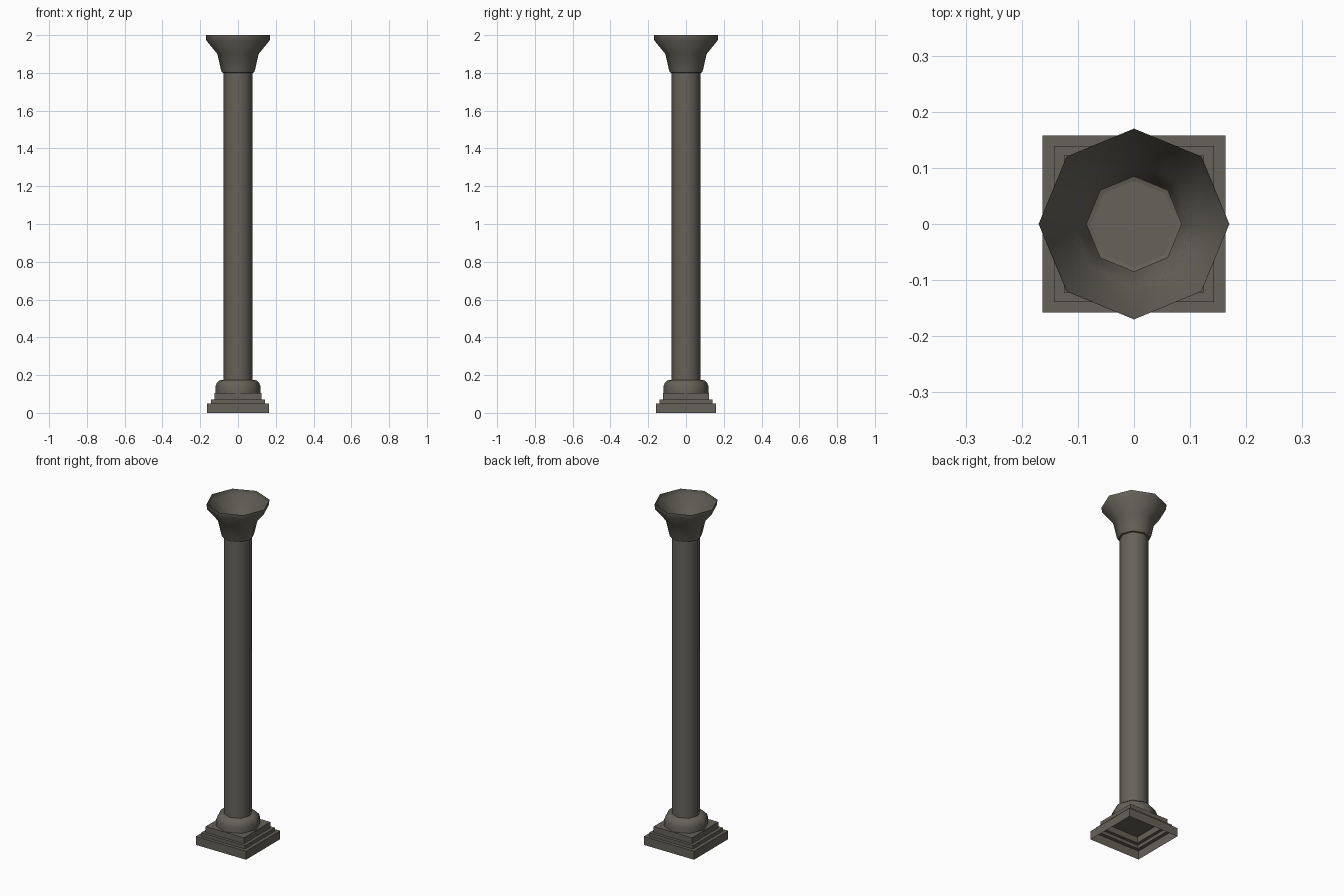
import bpy, bmesh, math

if "Cube" in bpy.data.objects:
    bpy.data.objects.remove(bpy.data.objects["Cube"])

stone = bpy.data.materials.new("grey brown stone")
stone.diffuse_color = (0.13, 0.122, 0.098, 1)
stone.use_nodes = True
stone.node_tree.nodes["Principled BSDF"].inputs["Base Color"].default_value = stone.diffuse_color


def make(name, rings, cap_top=False, smooth=True):
    """Loft a list of vertex rings into an open shell, optionally capped on top."""
    bm = bmesh.new()
    loops = [[bm.verts.new(p) for p in ring] for ring in rings]
    n = len(loops[0])
    for lo, hi in zip(loops, loops[1:]):
        for i in range(n):
            j = (i + 1) % n
            bm.faces.new((lo[i], lo[j], hi[j], hi[i]))
    if cap_top:
        bm.faces.new(loops[-1])
    me = bpy.data.meshes.new(name)
    bm.to_mesh(me)
    bm.free()
    me.materials.append(stone)
    ob = bpy.data.objects.new(name, me)
    bpy.context.collection.objects.link(ob)
    if smooth:
        bpy.ops.object.select_all(action='DESELECT')
        ob.select_set(True)
        bpy.context.view_layer.objects.active = ob
        bpy.ops.object.shade_smooth_by_angle(angle=math.radians(55))
    return ob


def octagon(r, z):
    return [(r * math.cos(i * math.pi / 4), r * math.sin(i * math.pi / 4), z)
            for i in range(8)]


def rect(x, y, z):
    return [(-x, -y, z), (x, -y, z), (x, y, z), (-x, y, z)]


# Stepped plinth: hollow underneath, closed on top
steps = [(0.163, 0.158, 0.0, 0.05), (0.143, 0.139, 0.05, 0.07),
         (0.125, 0.122, 0.07, 0.105)]
make("stepped_plinth",
     [rect(x, y, z) for x, y, z0, z1 in steps for z in (z0, z1)],
     cap_top=True, smooth=False)

# Rounded collar at the foot of the shaft
make("base_collar", [octagon(r, z) for r, z in
                     [(0.12, 0.105), (0.12, 0.138), (0.113, 0.157),
                      (0.099, 0.172), (0.076, 0.175)]])

# Octagonal shaft, whose top forms the floor of the capital
make("shaft", [octagon(0.077, 0.17), octagon(0.077, 1.802)], cap_top=True)

# Open flared capital
make("capital", [octagon(r, z) for r, z in
                 [(0.077, 1.80), (0.085, 1.802), (0.09, 1.815), (0.109, 1.90),
                  (0.168, 1.972), (0.17, 2.0)]])
